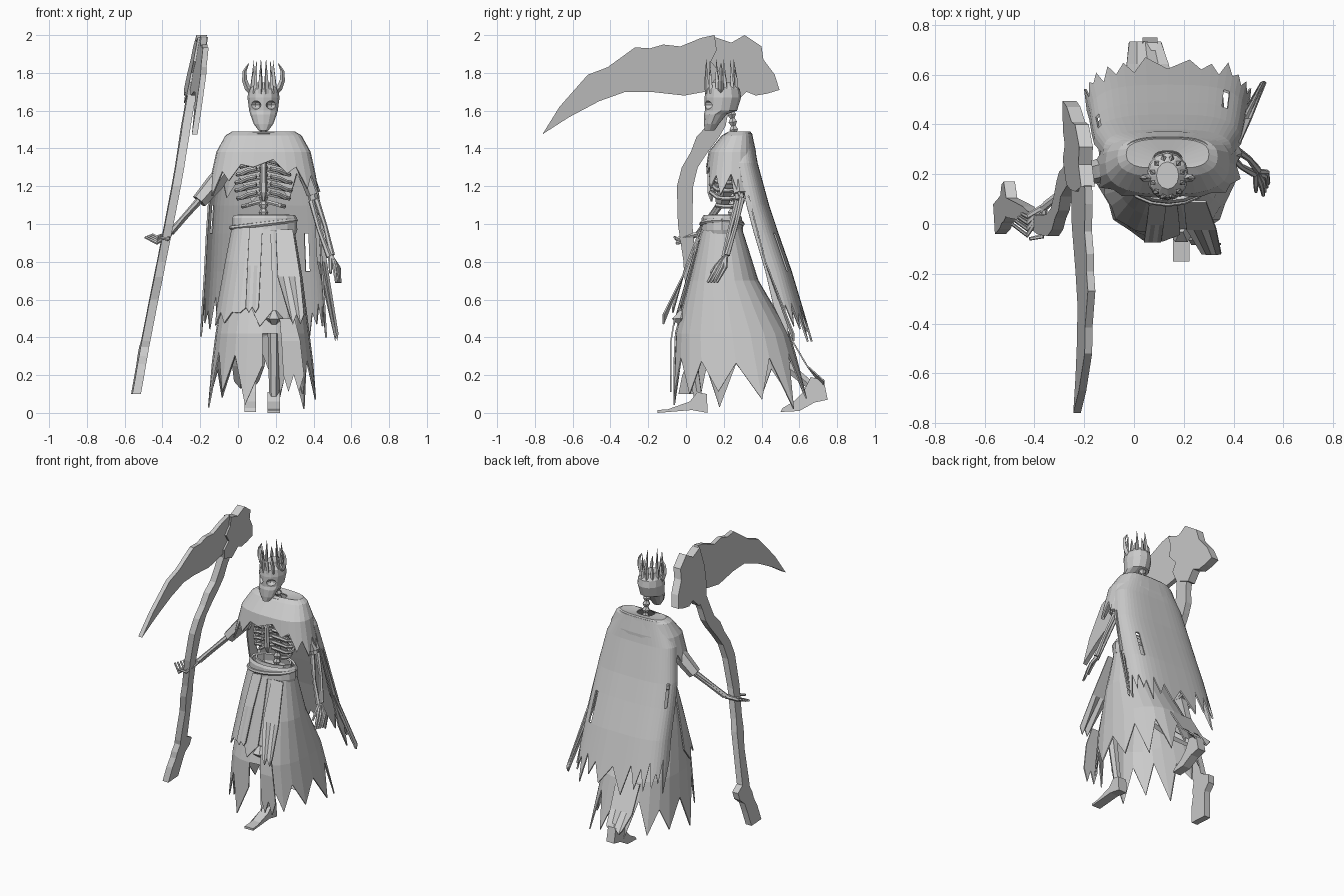
import bpy, bmesh, math, random
from mathutils import Vector

if "Cube" in bpy.data.objects:
    bpy.data.objects.remove(bpy.data.objects["Cube"])
random.seed(4)
CX = 0.135  # body centre line


def finish(name, bm, thick=0):
    bmesh.ops.recalc_face_normals(bm, faces=bm.faces)
    me = bpy.data.meshes.new(name)
    bm.to_mesh(me)
    bm.free()
    ob = bpy.data.objects.new(name, me)
    bpy.context.collection.objects.link(ob)
    if thick:
        m = ob.modifiers.new("thickness", 'SOLIDIFY')
        m.thickness = thick
        m.offset = 0
    return ob


def loft(name, rings, n, a0=0, a1=360, power=1.0, teeth=None, thick=0, cap=False, holes=()):
    """Rings (z, cx, cy, rx, ry); teeth(angle, column) stretches the last row."""
    bm = bmesh.new()
    closed = a1 - a0 == 360
    cols = n if closed else n + 1
    rows = []
    for z, cx, cy, rx, ry in rings:
        row = []
        for i in range(cols):
            a = math.radians(a0 + (a1 - a0) * i / n)
            c, s = math.cos(a), math.sin(a)
            row.append(Vector((cx + rx * math.copysign(abs(c) ** power, c),
                               cy + ry * math.copysign(abs(s) ** power, s), z)))
        rows.append(row)
    if teeth:
        for i in range(cols):
            p = rows[-2][i]
            rows[-1][i] = p + (rows[-1][i] - p) * teeth(a0 + (a1 - a0) * i / n, i)
    vs = [[bm.verts.new(p) for p in r] for r in rows]
    for j in range(len(vs) - 1):
        for i in range(n):
            if (j, i) not in holes:
                k = (i + 1) % cols
                bm.faces.new((vs[j][i], vs[j][k], vs[j + 1][k], vs[j + 1][i]))
    if cap:
        bm.faces.new(vs[0])
        bm.faces.new(vs[-1])
    return finish(name, bm, thick)


def tubes(name, paths, res=1):
    """Each path is a list of (x, y, z, radius)."""
    cu = bpy.data.curves.new(name, 'CURVE')
    cu.dimensions = '3D'
    cu.bevel_depth = 1
    cu.bevel_resolution = res
    cu.use_fill_caps = True
    for path in paths:
        s = cu.splines.new('POLY')
        s.points.add(len(path) - 1)
        for p, (x, y, z, r) in zip(s.points, path):
            p.co = (x, y, z, 1)
            p.radius = r
        s.use_smooth = False
    ob = bpy.data.objects.new(name, cu)
    bpy.context.collection.objects.link(ob)
    bpy.ops.object.select_all(action='DESELECT')
    ob.select_set(True)
    bpy.context.view_layer.objects.active = ob
    bpy.ops.object.convert(target='MESH')
    return ob


def plate(name, outline, xfun, thick):
    """Extrude a (y, z) outline sideways; xfun gives the middle plane."""
    bm = bmesh.new()
    a = [bm.verts.new((xfun(y, z) - thick / 2, y, z)) for y, z in outline]
    b = [bm.verts.new((xfun(y, z) + thick / 2, y, z)) for y, z in outline]
    n = len(a)
    bm.faces.new(a)
    bm.faces.new(b[::-1])
    for i in range(n):
        bm.faces.new((a[i], b[i], b[(i + 1) % n], a[(i + 1) % n]))
    bmesh.ops.triangulate(bm, faces=[f for f in bm.faces if len(f.verts) > 4])
    return finish(name, bm)


def strip(name, stations, tip):
    """Hanging cloth: stations (x0, x1, y, z); the last row gets pointed tips."""
    bm = bmesh.new()
    last = len(stations) - 1
    rows = [[bm.verts.new((x0 + (x1 - x0) * t / 4, y, z - (tip * (t % 2) if k == last else 0)))
             for t in range(5)] for k, (x0, x1, y, z) in enumerate(stations)]
    for r, q in zip(rows, rows[1:]):
        for i in range(4):
            bm.faces.new((r[i], r[i + 1], q[i + 1], q[i]))
    return finish(name, bm, 0.008)


def ragged(lo, hi):
    return lambda a, i: random.uniform(*hi) if i % 2 else random.uniform(*lo)


# Scythe: everything lies in one slanted plane
slant = lambda y, z: -0.57 + 0.192 * z - 0.06 * (y - 0.2)
pole = [(.1, .02, .06), (.2, .04, .06), (.26, .06, .055), (.3, .085, .075), (.35, .1, .07), (.38, .065, .04),
        (.6, .05, .033), (.72, .03, .04), (.8, .02, .033), (1.0, -.005, .038), (1.2, -.005, .043),
        (1.3, .02, .042), (1.38, .07, .045), (1.46, .115, .06), (1.52, .16, .05), (1.6, .18, .045), (1.72, .22, .05)]
plate("scythe_handle", [(c - h, z) for z, c, h in pole] + [(c + h, z) for z, c, h in pole[::-1]], slant, 0.045)
plate("scythe_blade", [(-.76, 1.475), (-.67, 1.62), (-.52, 1.79), (-.415, 1.83), (-.27, 1.935), (-.19, 1.93),
                       (-.12, 1.95), (-.03, 1.94), (.08, 1.985), (.15, 2.0), (.19, 1.9), (.17, 1.84), (.22, 1.79),
                       (.18, 1.72), (.1, 1.7), (-.01, 1.68), (-.19, 1.7), (-.32, 1.7), (-.46, 1.65), (-.62, 1.565)],
      slant, 0.03)
plate("scythe_head", [(.15, 1.99), (.24, 1.96), (.31, 2.0), (.4, 1.94), (.41, 1.87), (.47, 1.79), (.495, 1.71),
                      (.43, 1.69), (.37, 1.68), (.32, 1.7), (.26, 1.64), (.16, 1.68), (.14, 1.75), (.18, 1.8),
                      (.13, 1.86), (.16, 1.92)], slant, 0.055)

# Skull with eye sockets, and the neck and spine
skull = loft("skull", [(1.495, CX, .125, .026, .026), (1.53, CX, .135, .052, .04), (1.58, CX, .155, .07, .06),
                       (1.6, CX, .185, .076, .085), (1.67, CX, .195, .085, .097), (1.715, CX, .195, .078, .09),
                       (1.75, CX, .195, .045, .055)], 12, cap=True)
for s in (-1, 1):
    bm = bmesh.new()
    bmesh.ops.create_uvsphere(bm, u_segments=8, v_segments=6, radius=0.03)
    for v in bm.verts:
        v.co = Vector((v.co.x, v.co.y * 1.4, v.co.z * .75)) + Vector((CX + s * .042, .11, 1.63))
    cut = finish("eye_socket_cutter", bm)
    cut.hide_render = True
    m = skull.modifiers.new("socket", 'BOOLEAN')
    m.operation = 'DIFFERENCE'
    m.object = cut
tubes("spine", [[(CX, .235 + .03 * math.sin((z - 1) * 5), z, .026 if k % 2 else .014)
                 for k, z in enumerate([1 + i * .02 for i in range(31)])]])

# Crown: upright spikes growing from the skull and two curled side horns
spikes = []
for i in range(12):
    a = 2 * math.pi * (i + .5) / 12
    c, s = math.cos(a), math.sin(a)
    h = 1.87 if i % 2 else 1.82
    spikes.append([(CX + c * .065, .19 + s * .08, 1.69, .014), (CX + c * .058, .185 + s * .08, 1.77, .010),
                   (CX + c * .052, .18 + s * .075, h, .001)])
for s in (-1, 1):
    spikes.append([(CX + s * x, .185, z, r) for x, z, r in
                   [(.06, 1.70, .018), (.085, 1.72, .016), (.1, 1.76, .014), (.1, 1.81, .01), (.078, 1.85, .002)]])
tubes("crown_spikes", spikes, 0)

# Ribcage, breastbone and pelvis
ribs = []
for k in range(7):
    z, w = 1.375 - .042 * k, (.1, .12, .138, .145, .145, .135, .11)[k]
    end = 165 if k < 6 else 130
    for s in (-1, 1):
        ribs.append([(CX + s * w * math.sin(math.radians(a)), .215 + .085 * math.cos(math.radians(a)),
                      z - .03 * math.sin(math.radians(a)) + (.01 if a > 140 else 0), .012)
                     for a in [end * j / 8 for j in range(9)]])
tubes("ribs", ribs)
tubes("breastbone", [[(CX, .15, 1.37, .02), (CX, .128, 1.3, .016), (CX, .13, 1.17, .02), (CX, .135, 1.12, .006)]])
loft("pelvis", [(1.05, CX, .2, .13, .07), (1.0, CX, .2, .13, .08), (.92, CX, .2, .07, .06)], 10, thick=.015)


# Arms: upper arm, two forearm bones, palm and fingers
def arm(name, shoulder, elbow, wrist, fingers, r=.02):
    S, E, W = Vector(shoulder), Vector(elbow), Vector(wrist)
    off = Vector((.012, .012, .008))
    paths = [[(*S, r * 1.2), (*S.lerp(E, .5), r), (*E, r * 1.3)]]
    for s in (-1, 1):
        paths.append([(*(E + off * s), r * .8), (*(E.lerp(W, .5) + off * s * 1.3), r * .6), (*(W + off * s * .6), r * .8)])
    tubes(name + "_bones", paths)
    tubes(name + "_hand", [[(*W, .014), (*W.lerp(Vector(m), .6), .012), (*Vector(m), .011), (*Vector(t), .007)]
                           for m, t in fingers])


arm("gripping_arm", (-.06, .25, 1.36), (-.2, .2, 1.13), (-.36, .07, .95),
    [((-.43, -.045 + .025 * i, .9 + .01 * i), (-.49 + .012 * i, .0 + .014 * i, .93 + .005 * i)) for i in range(4)]
    + [((-.37, -.05, .92), (-.42, -.06, .93))])
arm("hanging_arm", (.34, .26, 1.37), (.40, .285, 1.13), (.49, .21, .83),
    [((.51 + .008 * i, .16 + .016 * i, .77), (.52 + .007 * i, .115 + .016 * i, .69)) for i in range(4)]
    + [((.49, .16, .78), (.49, .13, .74))])
tubes("sleeves", [[(-.06, .24, 1.3, .04), (-.12, .22, 1.22, .05), (-.205, .195, 1.12, .042)],
                  [(.345, .26, 1.32, .04), (.37, .275, 1.24, .04), (.4, .285, 1.16, .038)]])


# Shoulder mantle, high at the back and open at the chest
def mantle_teeth(a, i):
    front = max(0, -math.sin(math.radians(a)))
    return (1.4 if i % 2 else .7) * (1 - .65 * front ** 2) + random.uniform(-.1, .1)


loft("shoulder_mantle", [(1.475, CX, .25, .06, .045), (1.485, CX, .28, .165, .06), (1.465, CX, .27, .198, .078),
                         (1.38, CX, .245, .245, .122), (1.2, CX, .235, .285, .14)],
     26, power=.75, teeth=mantle_teeth, thick=.01)

# Long ragged cape at the back, with a few tears
loft("cape", [(1.48, CX, .27, .17, .075), (1.32, CX, .28, .255, .095), (1.1, CX, .32, .29, .115),
              (.95, CX, .36, .3, .125), (.75, .135, .42, .31, .135), (.45, .135, .49, .33, .155)],
     24, 0, 180, power=.65, teeth=ragged((.4, .75), (.9, 1.3)), thick=.01, holes={(3, 6), (2, 20)})
strip("cape_side_tail", [(.4, .43, .33, 1.15), (.42, .47, .42, .8), (.51, .53, .57, .42)], .04)

# Belt bands around the waist
loft("belt", [(1.045, CX + .005, .19, .155, .09), (1.03, CX + .005, .19, .165, .1), (.97, CX + .005, .19, .167, .105),
              (.95, CX + .005, .19, .16, .1)], 16, thick=.014)
tubes("belt_cord", [[(CX + .17 * math.cos(a), .19 + .108 * math.sin(a), 1.0 + .02 * math.cos(a), .013)
                     for a in [2 * math.pi * i / 16 for i in range(17)]]])

# Skirt: long ragged under layer, a shorter front layer and loose flaps
loft("under_skirt", [(1.0, CX, .19, .155, .095), (.7, CX, .2, .205, .18), (.42, .13, .245, .245, .3),
                     (.1, .13, .285, .285, .355)],
     24, power=.85, teeth=ragged((.25, .7), (.95, 1.25)), thick=.008, holes={(2, 18)})
loft("over_skirt", [(.98, CX, .19, .165, .105), (.8, CX, .195, .2, .165), (.5, .13, .215, .25, .27)],
     8, 185, 280, power=.85, teeth=ragged((.7, .9), (.9, 1.15)), thick=.008)
strip("front_flap_middle", [(.06, .13, .08, .98), (.05, .12, -.0, .78), (.04, .11, -.07, .56)], .03)
strip("front_flap_side", [(.2, .29, .09, .97), (.21, .33, -.02, .72), (.27, .35, -.12, .52)], .05)
strip("front_flap_low", [(.22, .3, -.06, .5), (.23, .33, -.08, .38), (.24, .35, -.08, .2)], .09)
strip("back_trail", [(-.02, .16, .54, .42), (-.03, .14, .64, .25), (-.02, .11, .73, .17)], .04)

# Legs and feet: one steps forward, the other trails on its toe
tubes("legs", [[(.2, .19, .95, .035), (.19, -.0, .5, .035), (.19, .03, .3, .03), (.19, .07, .04, .024)],
               [(.07, .19, .95, .035), (.07, .27, .5, .04), (.065, .47, .3, .033), (.06, .69, .12, .024)]])
tubes("kneecaps", [[(x, y, .54, .015), (x, y - .01, .5, .05), (x, y, .47, .02)] for x, y in ((.19, -.02), (.07, .25))])
plate("front_foot", [(-.15, .0), (-.15, .015), (-.06, .022), (.02, .06), (.06, .11), (.11, .1), (.115, .0), (.03, .015)],
      lambda y, z: .19, .065)
plate("trailing_foot", [(.5, .005), (.51, .025), (.57, .06), (.62, .11), (.66, .19), (.73, .17), (.75, .07),
                        (.68, .055), (.6, .01)], lambda y, z: .065, .06)
